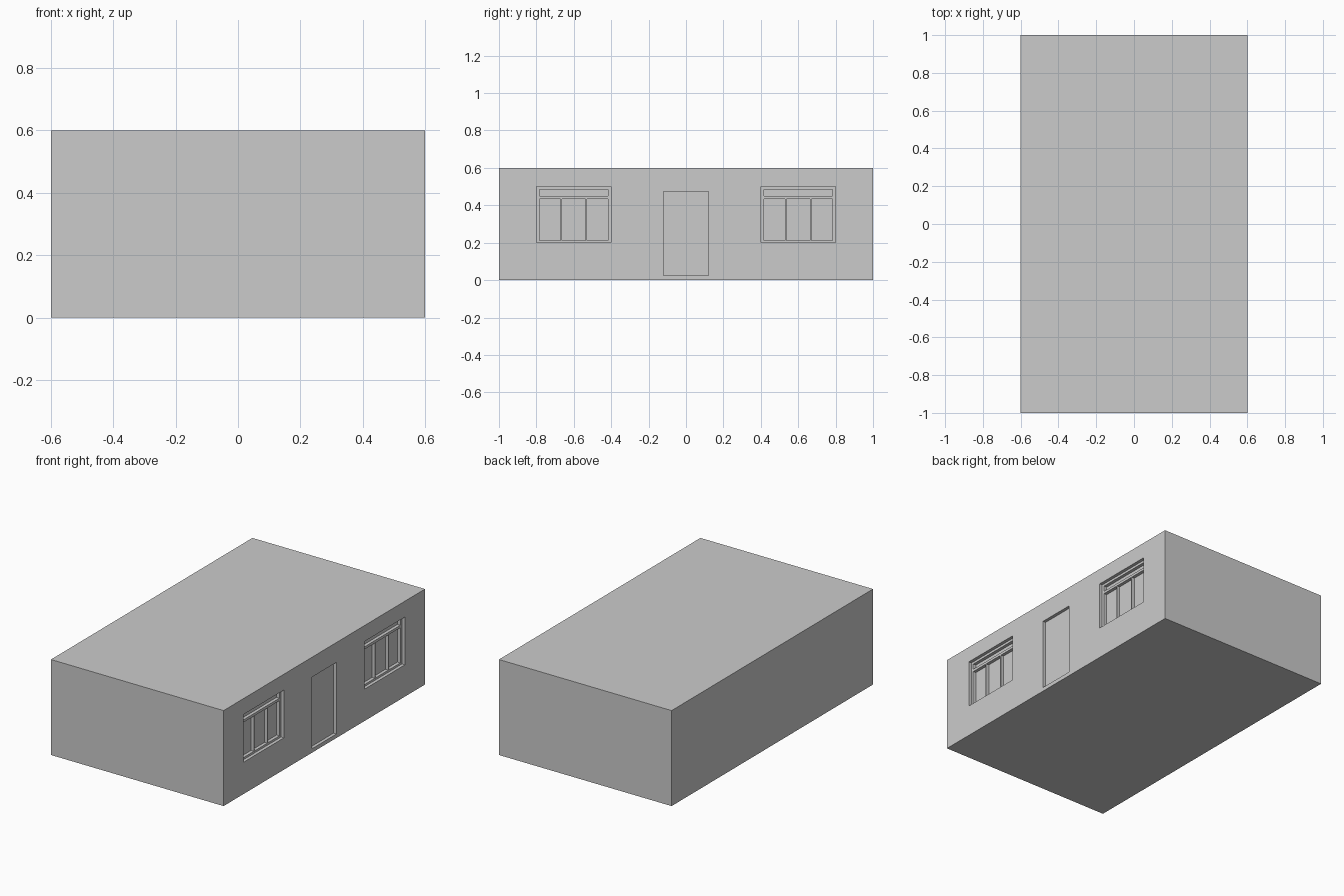
import bpy, bmesh
from mathutils import Matrix, Vector

if "Cube" in bpy.data.objects:
    bpy.data.objects.remove(bpy.data.objects["Cube"])

WALL = 0.6       # x of the wall holding the openings
REVEAL = 0.02    # depth of door recess and of the window frame face
GLASS = 0.04     # depth of the window panes


def boxes(name, spans):
    """One object made of boxes, each given as (x0, x1, y0, y1, z0, z1)."""
    bm = bmesh.new()
    for x0, x1, y0, y1, z0, z1 in spans:
        centre = Vector((x0 + x1, y0 + y1, z0 + z1)) / 2
        size = (x1 - x0, y1 - y0, z1 - z0)
        bmesh.ops.create_cube(bm, size=1, matrix=Matrix.Translation(centre) @ Matrix.Diagonal((*size, 1)))
    mesh = bpy.data.meshes.new(name)
    bm.to_mesh(mesh)
    bm.free()
    obj = bpy.data.objects.new(name, mesh)
    bpy.context.collection.objects.link(obj)
    return obj


def cut(obj, spans):
    """Subtract boxes from an object and discard the cutter."""
    cutter = boxes("cutter", spans)
    cutter.hide_render = True
    mod = obj.modifiers.new("openings", 'BOOLEAN')
    mod.operation = 'DIFFERENCE'
    mod.solver = 'EXACT'
    mod.object = cutter
    bpy.context.view_layer.objects.active = obj
    bpy.ops.object.modifier_apply(modifier=mod.name)
    bpy.data.objects.remove(cutter)


window_centres = {"left_window_frame": -0.6, "right_window_frame": 0.6}

# Building block with recessed door and window openings
building = boxes("building", [(-0.6, WALL, -1, 1, 0, 0.6)])
openings = [(WALL - REVEAL, WALL + 0.1, -0.12, 0.12, 0.025, 0.475)]
openings += [(WALL - GLASS, WALL + 0.1, c - 0.2, c + 0.2, 0.2, 0.5) for c in window_centres.values()]
cut(building, openings)

# Window frames: a transom light above three tall panes
panes = [(-0.183, 0.183, 0.45, 0.485),
         (-0.183, -0.07, 0.213, 0.434),
         (-0.064, 0.064, 0.213, 0.434),
         (0.07, 0.183, 0.213, 0.434)]
for name, c in window_centres.items():
    frame = boxes(name, [(WALL - GLASS, WALL - REVEAL, c - 0.2, c + 0.2, 0.2, 0.5)])
    cut(frame, [(WALL - 0.1, WALL + 0.1, c + y0, c + y1, z0, z1) for y0, y1, z0, z1 in panes])
